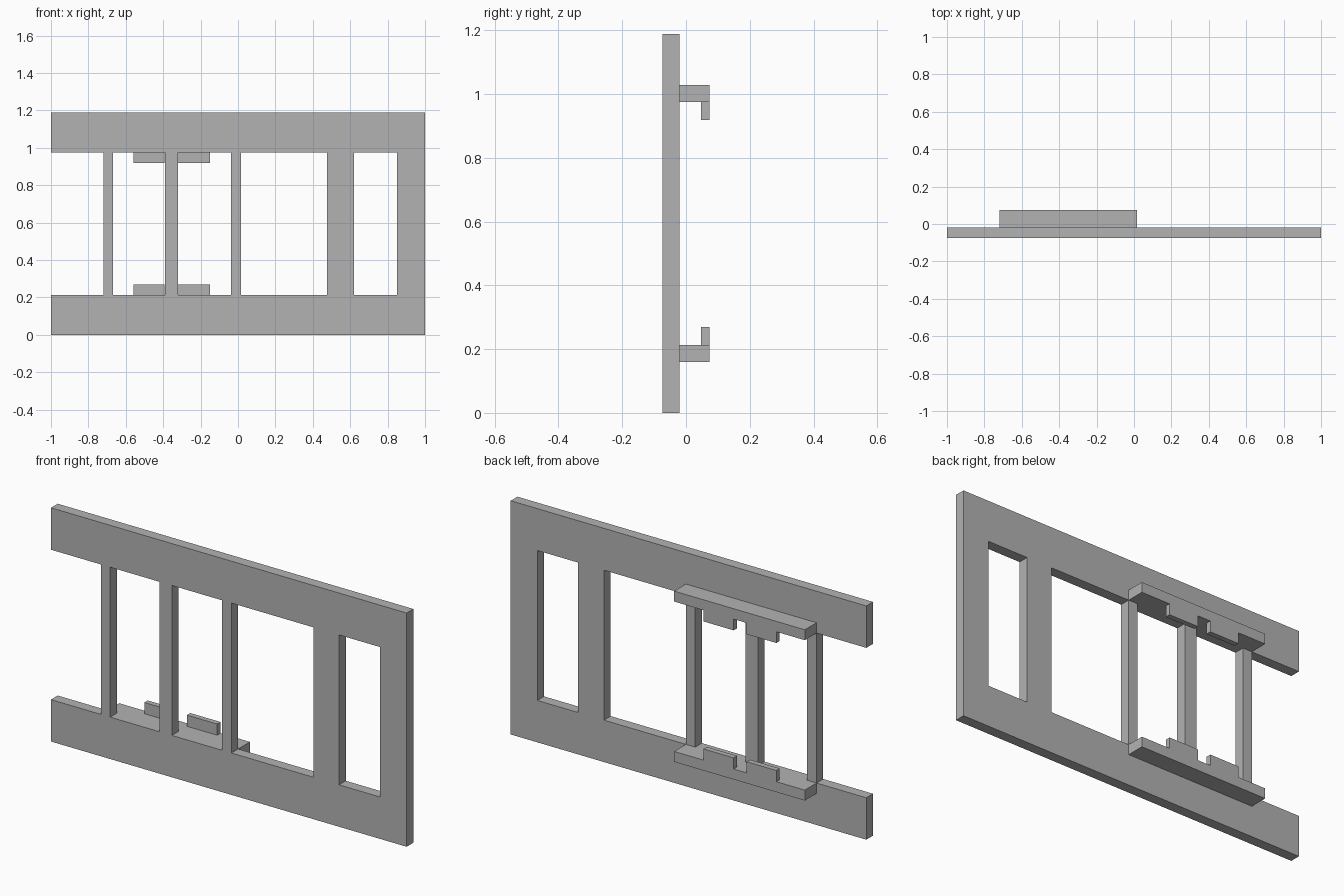
import bpy, bmesh

cube = bpy.data.objects.get("Cube")
if cube:
    bpy.data.objects.remove(cube)

HEIGHT = 1.188
FRONT, FACE, BACK = -0.074, -0.02, 0.074   # front of panel, back of panel, back of ledges
SILL = 0.213                               # depth of each rail

grey = bpy.data.materials.new("plain grey")
grey.use_nodes = True
colour = (0.45, 0.45, 0.45, 1)
grey.diffuse_color = colour
grey.node_tree.nodes["Principled BSDF"].inputs["Base Color"].default_value = colour


def finish(name, bm):
    bmesh.ops.recalc_face_normals(bm, faces=bm.faces)
    mesh = bpy.data.meshes.new(name)
    bm.to_mesh(mesh)
    bm.free()
    mesh.materials.append(grey)
    obj = bpy.data.objects.new(name, mesh)
    bpy.context.collection.objects.link(obj)
    return obj


def slab(name, cells, y0, y1):
    """Flat x-z cells welded together and extruded from y0 to y1."""
    bm = bmesh.new()
    for x0, x1, z0, z1 in cells:
        corners = [(x0, z0), (x1, z0), (x1, z1), (x0, z1)]
        bm.faces.new([bm.verts.new((x, y0, z)) for x, z in corners])
    bmesh.ops.remove_doubles(bm, verts=bm.verts, dist=0.0001)
    out = bmesh.ops.extrude_face_region(bm, geom=bm.faces[:], use_keep_orig=True)
    moved = [v for v in out["geom"] if isinstance(v, bmesh.types.BMVert)]
    bmesh.ops.translate(bm, verts=moved, vec=(0, y1 - y0, 0))
    return finish(name, bm)


# Panel: two full rails joined by five posts, open at the right end
posts = [(-0.72, -0.667), (-0.39, -0.32), (-0.038, 0.015), (0.475, 0.62), (0.85, 1.0)]
xs = sorted({-1.0, *(x for post in posts for x in post)})
cells = []
for x0, x1 in zip(xs, xs[1:]):
    cells += [(x0, x1, 0, SILL), (x0, x1, HEIGHT - SILL, HEIGHT)]
    if (x0, x1) in posts:
        cells.append((x0, x1, SILL, HEIGHT - SILL))
slab("panel_frame", cells, FRONT, FACE)

# Back ledges with two retaining tabs each, mirrored top to bottom
tabs = {"right": (-0.56, -0.393), "left": (-0.32, -0.15)}
for side in ("lower", "upper"):
    def span(a, b):
        return (a, b) if side == "lower" else (HEIGHT - b, HEIGHT - a)
    slab(side + "_ledge", [(-0.72, 0.015, *span(0.16, SILL))], FACE, BACK)
    for hand, (x0, x1) in tabs.items():
        slab(f"{side}_{hand}_tab", [(x0, x1, *span(SILL, 0.27))], 0.047, BACK)
